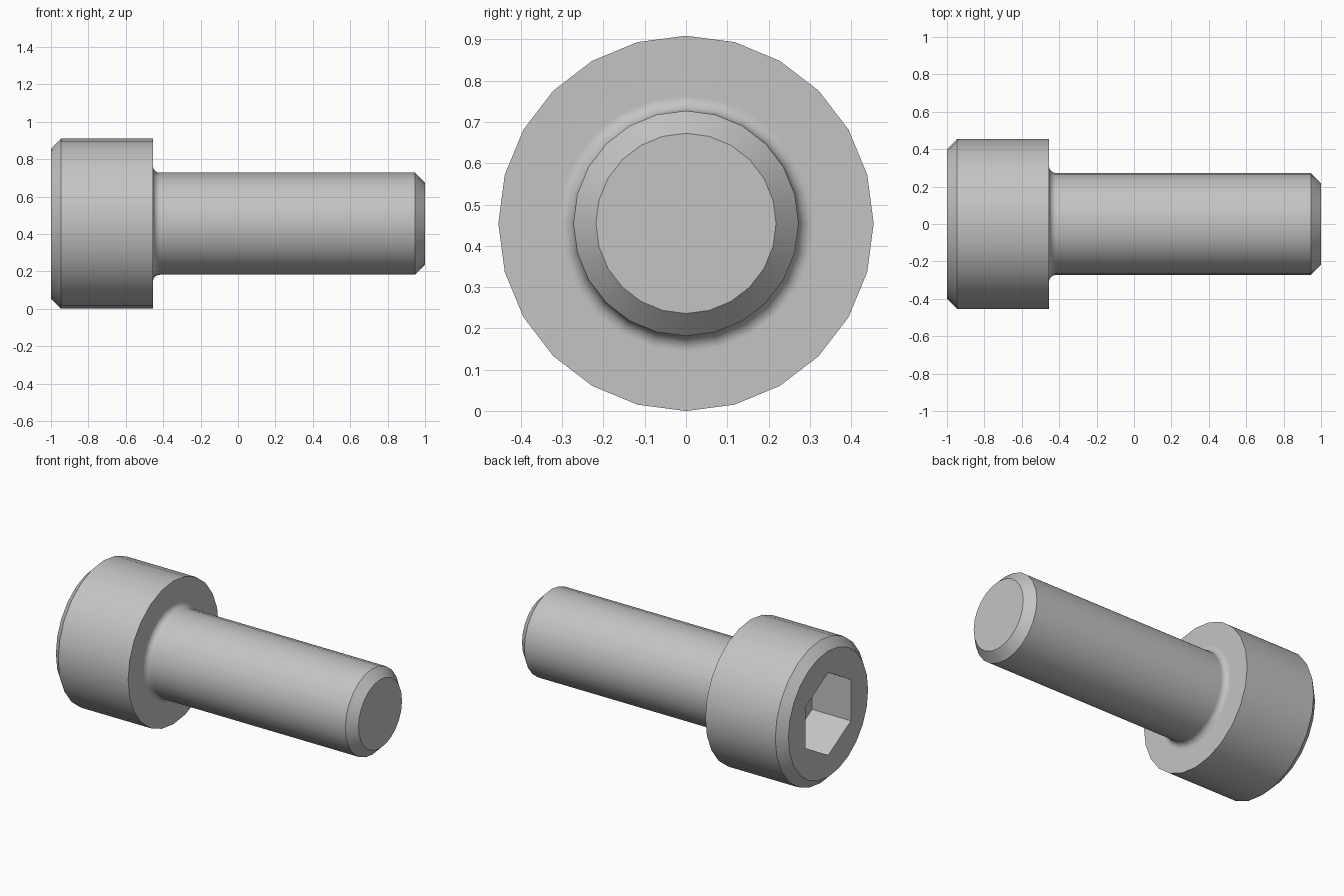
import bpy
import bmesh
from math import sin, cos, pi

cube = bpy.data.objects.get("Cube")
if cube:
    bpy.data.objects.remove(cube, do_unlink=True)

# Dimensions
SIDES = 24
HEAD_R, HEAD_END = 0.4545, -0.4545
SHAFT_R, CHAMFER = 0.2727, 0.0545
FILLET, FILLET_STEPS = 0.037, 5
SOCKET_R, SOCKET_DEPTH = 0.2624, 0.2727

# Steel material
steel = bpy.data.materials.new("grey_steel")
steel.use_nodes = True
color = (0.55, 0.55, 0.55, 1.0)
steel.diffuse_color = color
steel.node_tree.nodes["Principled BSDF"].inputs["Base Color"].default_value = color

bm = bmesh.new()


def ring(x, radius, sides):
    """Circle of vertices around the x axis, starting at the top."""
    return [bm.verts.new((x, radius * sin(2 * pi * i / sides),
                          HEAD_R + radius * cos(2 * pi * i / sides)))
            for i in range(sides)]


def bridge(a, b):
    n = len(a)
    for i in range(n):
        j = (i + 1) % n
        bm.faces.new((a[i], a[j], b[j], b[i]))


# Outer profile (x, radius): chamfered head, fillet under the head, chamfered shaft
profile = [(-1, HEAD_R - CHAMFER), (-1 + CHAMFER, HEAD_R), (HEAD_END, HEAD_R)]
for i in range(FILLET_STEPS + 1):
    t = i / FILLET_STEPS * pi / 2
    profile.append((HEAD_END + FILLET * (1 - cos(t)),
                    SHAFT_R + FILLET * (1 - sin(t))))
profile += [(1 - CHAMFER, SHAFT_R), (1, SHAFT_R - CHAMFER)]

rings = [ring(x, r, SIDES) for x, r in profile]
for a, b in zip(rings, rings[1:]):
    bridge(a, b)
bm.faces.new(rings[-1])

# Hexagonal socket: rim face around the mouth, walls and floor
mouth = ring(-1, SOCKET_R, 6)
floor = ring(-1 + SOCKET_DEPTH, SOCKET_R, 6)
step = SIDES // 6
for k in range(6):
    arc = [rings[0][(k * step + i) % SIDES] for i in range(step + 1)]
    bm.faces.new(arc + [mouth[(k + 1) % 6], mouth[k]])
bridge(mouth, floor)
bm.faces.new(floor)

bmesh.ops.recalc_face_normals(bm, faces=bm.faces[:])
mesh = bpy.data.meshes.new("socket_head_screw")
bm.to_mesh(mesh)
bm.free()
mesh.materials.append(steel)
screw = bpy.data.objects.new("socket_head_screw", mesh)
bpy.context.collection.objects.link(screw)

# Smooth round surfaces, crisp chamfers and flat end faces
for obj in bpy.context.selected_objects:
    obj.select_set(False)
screw.select_set(True)
bpy.context.view_layer.objects.active = screw
bpy.ops.object.shade_smooth_by_angle(angle=pi / 6)
weighted = screw.modifiers.new("flat_face_normals", 'WEIGHTED_NORMAL')
weighted.keep_sharp = True
